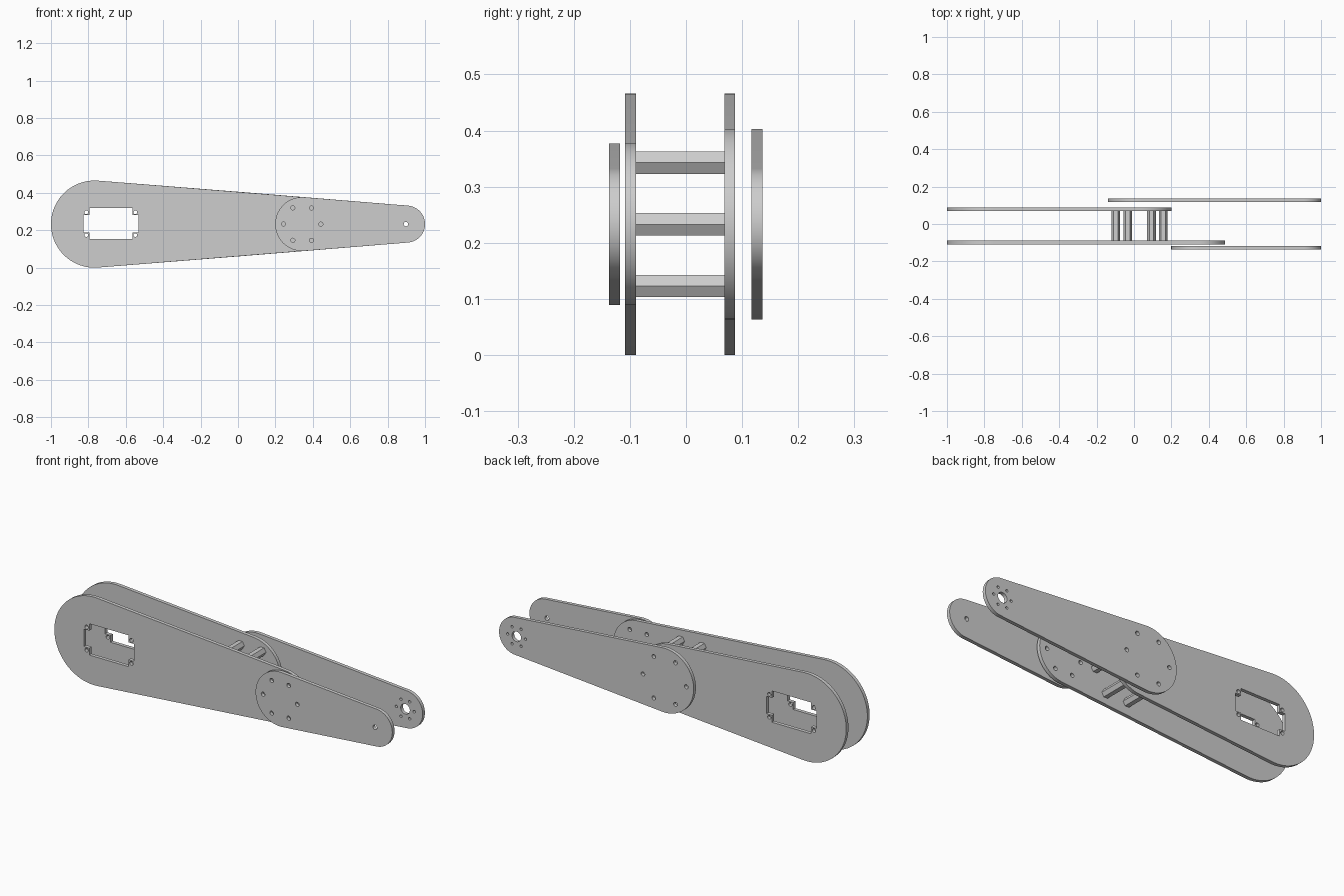
import bpy, bmesh
from math import acos, cos, sin, pi, tau

if "Cube" in bpy.data.objects:
    bpy.data.objects.remove(bpy.data.objects["Cube"])

metal = bpy.data.materials.new("light_grey")
metal.use_nodes = True
GREY = (0.61, 0.61, 0.61, 1)
metal.diffuse_color = GREY
metal.node_tree.nodes["Principled BSDF"].inputs["Base Color"].default_value = GREY

Z = 0.233                                   # shared centre line height
SHOULDER, SPACER, JOINT, TIP = (-0.767, 0.233), (0.03, 0.17), (0.343, 0.144), (0.901, 0.099)


def arc(x, z, r, start, end, n):
    return [(x + r * cos(start + (end - start) * i / n),
             z + r * sin(start + (end - start) * i / n)) for i in range(n + 1)]


def hole(x, z, r, n=24):
    return arc(x, z, r, 0, tau, n)[:-1]


def ring(x, spread):
    """Six points spaced evenly round a centre."""
    return hole(x, Z, spread, 6)


def link_outline(a, b):
    """Two circles joined by their outer tangents."""
    phi = acos((a[1] - b[1]) / (b[0] - a[0]))
    return (arc(a[0], Z, a[1], phi, tau - phi, 48)
            + arc(b[0], Z, b[1], -phi, phi, 32))


def finish(obj):
    bpy.ops.object.select_all(action="DESELECT")
    obj.select_set(True)
    bpy.context.view_layer.objects.active = obj
    if obj.type == "CURVE":
        bpy.ops.object.convert(target="MESH")
        obj = bpy.context.object
        bm = bmesh.new()
        bm.from_mesh(obj.data)
        bmesh.ops.remove_doubles(bm, verts=bm.verts, dist=0.0001)
        bmesh.ops.recalc_face_normals(bm, faces=bm.faces)
        bm.to_mesh(obj.data)
        bm.free()
    obj.data.materials.clear()
    obj.data.materials.append(metal)
    bpy.ops.object.shade_smooth_by_angle(angle=pi / 7)


def plate(name, a, b, y, cuts):
    curve = bpy.data.curves.new(name, "CURVE")
    curve.dimensions = "2D"
    curve.fill_mode = "BOTH"
    curve.extrude = 0.0095
    for loop in [link_outline(a, b)] + cuts:
        spline = curve.splines.new("POLY")
        spline.points.add(len(loop) - 1)
        for point, (x, z) in zip(spline.points, loop):
            point.co = (x, z, 0, 1)
        spline.use_cyclic_u = True
    obj = bpy.data.objects.new(name, curve)
    obj.location.y = y
    obj.rotation_euler.x = pi / 2
    bpy.context.collection.objects.link(obj)
    finish(obj)


# Motor opening: cross-shaped window with a screw hole in each corner
MX, MZ = -0.68, Z + 0.002
quarter = [(0.147, 0.046), (0.115, 0.046), (0.115, 0.083)]
window = []
for sx, sz, step in ((1, 1, 1), (-1, 1, -1), (-1, -1, 1), (1, -1, -1)):
    window += [(MX + sx * x, MZ + sz * z) for x, z in quarter[::step]]
motor = [window] + [hole(MX + sx * 0.131, MZ + sz * 0.061, 0.01)
                    for sx in (-1, 1) for sz in (-1, 1)]

# Bolt patterns
joint_bolts = [hole(x, z, 0.011) for x, z in ring(JOINT[0], 0.1)]
spacer_bolts = [hole(x, z, 0.011) for x, z in ring(SPACER[0], 0.127)]
horn = [hole(0.898, Z, 0.027)] + [hole(x, z, 0.007) for x, z in ring(0.898, 0.052)]

# Four link plates
plate("front_upper_plate", SHOULDER, JOINT, -0.099, motor + joint_bolts)
plate("back_upper_plate", SHOULDER, SPACER, 0.078, motor + spacer_bolts)
plate("front_lower_plate", JOINT, TIP, -0.1275, joint_bolts + [hole(0.898, Z, 0.012)])
plate("back_lower_plate", SPACER, TIP, 0.1265, spacer_bolts + horn)

# Hexagonal spacers between the upper plates
for i, (x, z) in enumerate(ring(SPACER[0], 0.127)):
    bpy.ops.mesh.primitive_cylinder_add(vertices=6, radius=0.0231, depth=0.158,
                                        location=(x, -0.0105, z),
                                        rotation=(pi / 2, 0, pi))
    spacer = bpy.context.object
    spacer.name = f"hex_spacer_{i + 1}"
    # Turn the section so that its flats face up and down
    bm = bmesh.new()
    bm.from_mesh(spacer.data)
    for v in bm.verts:
        v.co.x, v.co.y = v.co.y, v.co.x
    bmesh.ops.reverse_faces(bm, faces=bm.faces)
    bm.to_mesh(spacer.data)
    bm.free()
    finish(spacer)
